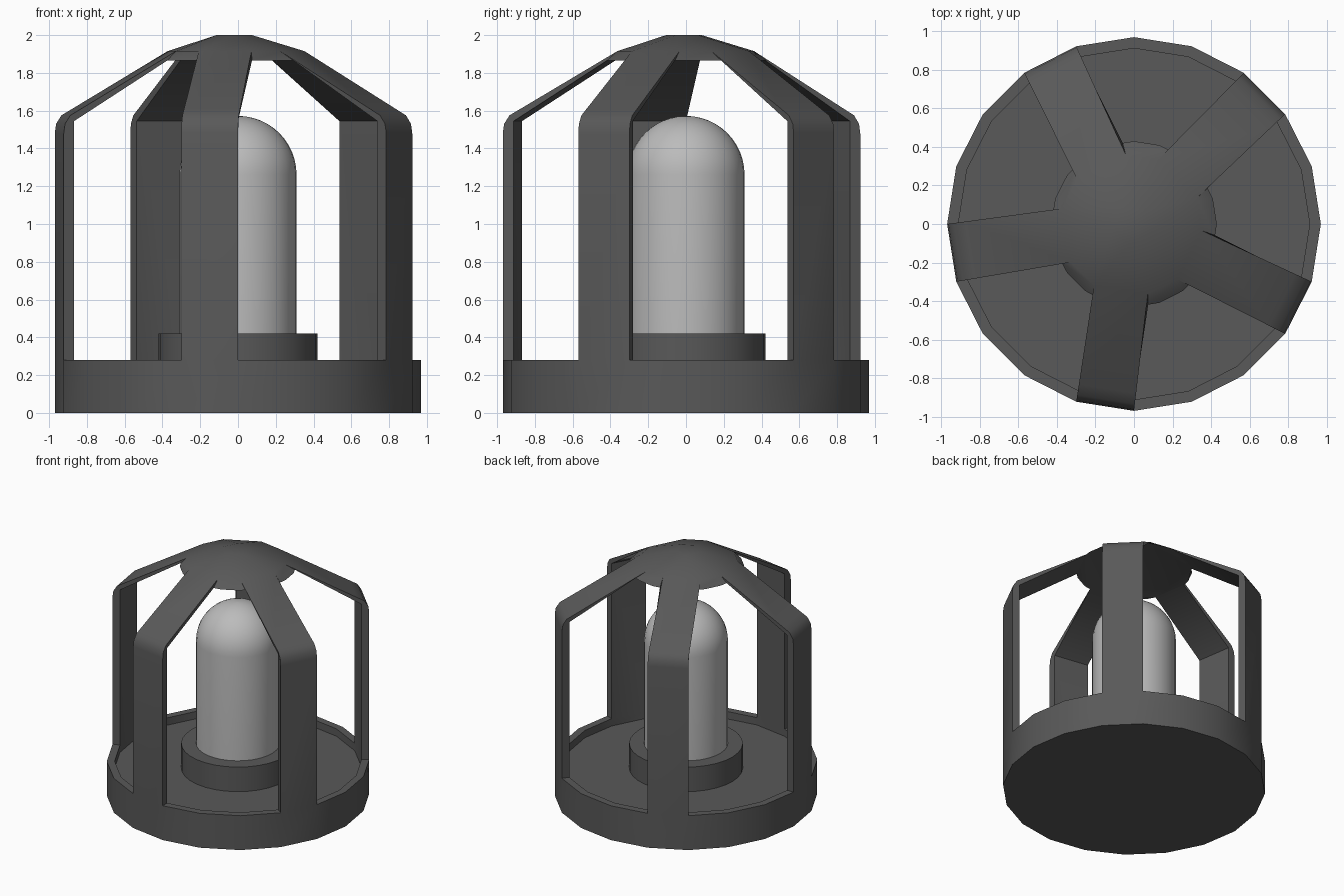
import bpy, bmesh
from math import sin, cos, radians, pi
from mathutils import Vector

if "Cube" in bpy.data.objects:
    bpy.data.objects.remove(bpy.data.objects["Cube"])

N = 20
R, RIN = 0.97, 0.912          # outer / inner wall radius
RIM, FLOOR = 0.28, 0.22       # rim and floor height
TOP = Vector((-0.015, -0.006, 0))   # slight offset of the crown


def polar(r, deg, z):
    a = radians(deg)
    return Vector((r * cos(a), r * sin(a), z))


def material(name, g):
    m = bpy.data.materials.new(name)
    m.diffuse_color = (g, g, g, 1)
    m.use_nodes = True
    m.node_tree.nodes["Principled BSDF"].inputs["Base Color"].default_value = m.diffuse_color
    return m


def finish(bm, name, mat, angle=35):
    bmesh.ops.recalc_face_normals(bm, faces=bm.faces)
    me = bpy.data.meshes.new(name)
    bm.to_mesh(me)
    bm.free()
    me.materials.append(mat)
    ob = bpy.data.objects.new(name, me)
    bpy.context.collection.objects.link(ob)
    bpy.ops.object.select_all(action='DESELECT')
    ob.select_set(True)
    bpy.context.view_layer.objects.active = ob
    bpy.ops.object.shade_smooth_by_angle(angle=radians(angle))


def lathe(name, profile, segs, mat):
    bm = bmesh.new()
    rings = [[bm.verts.new(polar(r, 360 * i / segs, z)) for i in range(segs)]
             for r, z in profile]
    for a, b in zip(rings, rings[1:]):
        for i in range(segs):
            j = (i + 1) % segs
            bm.faces.new((a[i], a[j], b[j], b[i]))
    bm.faces.new(rings[0])
    bm.faces.new(rings[-1])
    finish(bm, name, mat)


dark = material("dark_metal", 0.1)
light = material("pale_glass", 0.5)

# Base tray and cage as one shell
bm = bmesh.new()
tray = [[bm.verts.new(polar(r, 18 * i, z)) for i in range(N)]
        for r, z in ((R, 0), (R, RIM), (RIN, RIM), (RIN, FLOOR))]
bm.faces.new(tray[0])
bm.faces.new(tray[3])
for k in range(3):
    for i in range(N):
        if k == 1 and i % 4 == 2:      # ribs rise from these rim segments
            continue
        j = (i + 1) % N
        bm.faces.new((tray[k][i], tray[k][j], tray[k + 1][j], tray[k + 1][i]))

# Ribs: rounded shoulder outside, sharp bend inside
shoulder = ((R, 1.48), (0.963, 1.53), (0.935, 1.575), (0.88, 1.608))
ribs = []
for k in range(5):
    mid = 45 + 72 * k
    sides = []
    for s, i in ((-1, 2 + 4 * k), (1, 3 + 4 * k)):
        foot = polar(R, 18 * i, 0)
        crown = polar(0.368, mid + s * 22.6, 0) + TOP
        outer = [tray[1][i]]
        for r, z in shoulder:
            p = foot.lerp(crown, (R - r) / (R - 0.368))
            outer.append(bm.verts.new((p.x, p.y, z)))
        outer.append(bm.verts.new((crown.x, crown.y, 1.915)))
        inner = [tray[2][i], bm.verts.new(polar(RIN, 18 * i, 1.545)),
                 bm.verts.new(polar(0.425, mid + s * 19, 1.865))]
        bm.faces.new(outer + inner[::-1])
        sides.append((outer, inner))
    for a, b in zip(*sides):
        for n in range(len(a) - 1):
            bm.faces.new((a[n], b[n], b[n + 1], a[n + 1]))
    ribs.append(sides)

# Crown: pentagon top, slot end walls and flat ceiling
peak = [bm.verts.new(polar(0.1, 45 + 72 * k, 2.0) + TOP) for k in range(5)]
bm.faces.new(peak)
ceiling = []
for k in range(5):
    n = (k + 1) % 5
    left, right, nxt = ribs[k][0], ribs[k][1], ribs[n][0]
    bm.faces.new((peak[k], left[0][-1], right[0][-1]))
    bm.faces.new((peak[k], right[0][-1], nxt[0][-1], peak[n]))
    gap = [bm.verts.new(polar(0.43, 81 + 72 * k + d, 1.865)) for d in (-9, 9)]
    bm.faces.new([right[0][-1], right[1][-1], *gap, nxt[1][-1], nxt[0][-1]])
    ceiling += [left[1][-1], right[1][-1], *gap]
bm.faces.new(ceiling)
finish(bm, "cage_housing", dark)

# Bulb socket
lathe("socket", ((0.42, FLOOR - 0.01), (0.42, 0.42)), 32, dark)

# Domed bulb
dome = [(0.31 * cos(t * pi / 24), 1.262 + 0.31 * sin(t * pi / 24)) for t in range(12)]
lathe("bulb", [(0.31, 0.4)] + dome + [(0.004, 1.572)], 32, light)
